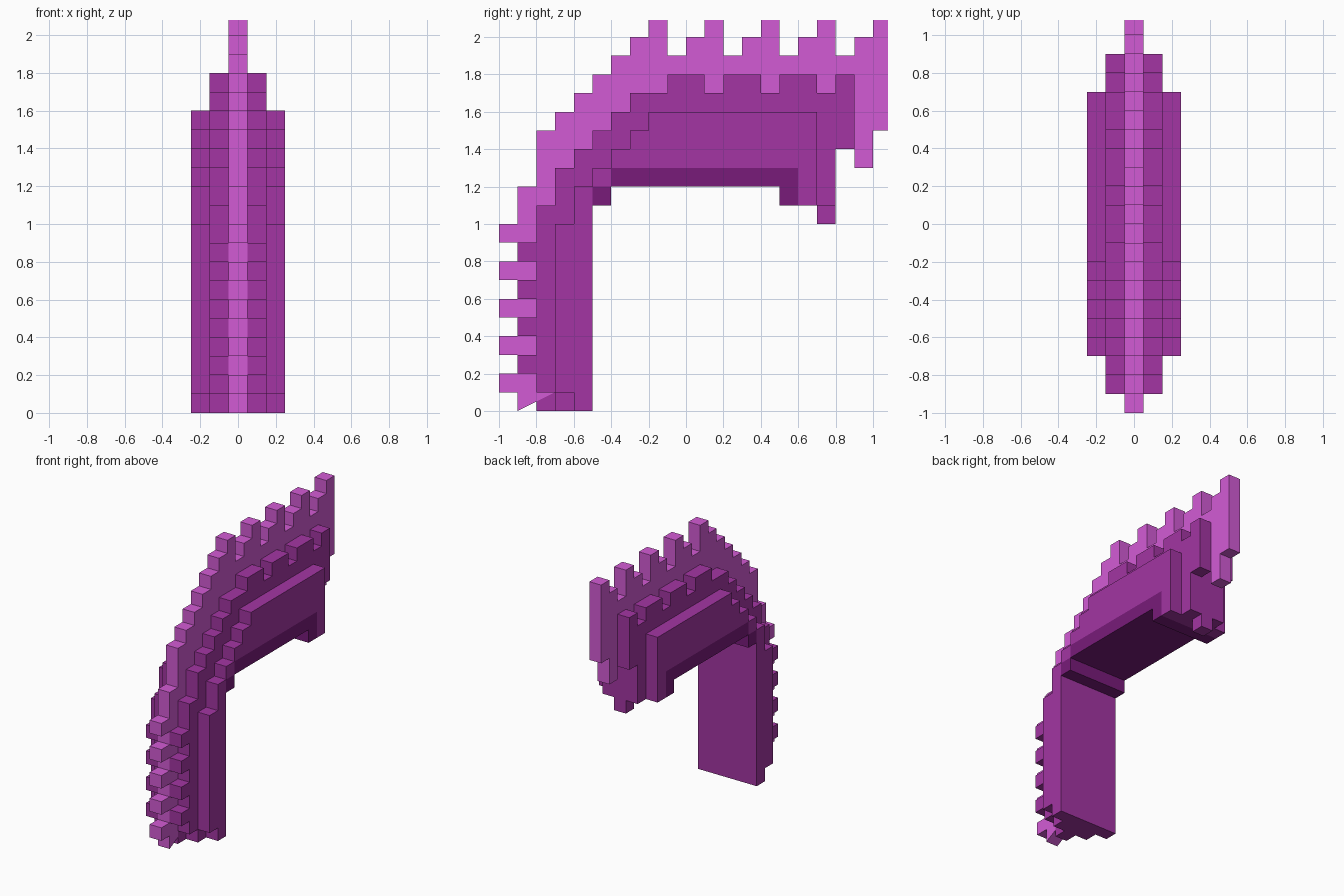
import bpy
import bmesh

UNIT = 0.1  # size of one block

cube = bpy.data.objects.get("Cube")
if cube:
    bpy.data.objects.remove(cube, do_unlink=True)


def material(name, rgb):
    mat = bpy.data.materials.new(name)
    mat.use_nodes = True
    colour = (*rgb, 1.0)
    mat.diffuse_color = colour
    mat.node_tree.nodes["Principled BSDF"].inputs["Base Color"].default_value = colour
    return mat


def outline(y, z, moves):
    """Walk block edges: moves alternate between up/down and back/forth."""
    points = [(y, z)]
    for i, step in enumerate(moves):
        if i % 2:
            y += step
        else:
            z += step
        points.append((y, z))
    return points


def slab(name, points, x_min, x_max, mat, mirrored=False):
    """Extrude a side outline across the width."""
    bm = bmesh.new()
    verts = [bm.verts.new((x_min * UNIT, y * UNIT, z * UNIT)) for y, z in points]
    face = bm.faces.new(verts)
    result = bmesh.ops.extrude_face_region(bm, geom=[face])
    moved = [v for v in result["geom"] if isinstance(v, bmesh.types.BMVert)]
    bmesh.ops.translate(bm, verts=moved, vec=((x_max - x_min) * UNIT, 0, 0))
    bmesh.ops.recalc_face_normals(bm, faces=bm.faces)
    mesh = bpy.data.meshes.new(name)
    bm.to_mesh(mesh)
    bm.free()
    mesh.materials.append(mat)
    obj = bpy.data.objects.new(name, mesh)
    bpy.context.scene.collection.objects.link(obj)
    if mirrored:
        mod = obj.modifiers.new("Mirror", 'MIRROR')
        mod.use_mirror_merge = False


pink = material("light orchid", (0.651, 0.105, 0.665))
purple = material("purple", (0.366, 0.036, 0.366))
plum = material("dark plum", (0.188, 0.011, 0.195))

# Shared underside, from the back lip forward and down the rear of the leg
under = [2, -10, -1, -1, -12]

# Spiked crest along the centre line
front_spikes = [1, -1, 1, 1] * 5
curve = [2, 1, 3] + [1, 1] * 5 + [1, 1, 1, -2, 1]
top_spikes = [1, 1, 1, 1, -2, 1] * 3
back_spike = [1, 1, 1, 1, -6, -1, -2, -1]
inner_edge = [4, -11, -3, -3, -3, -2, -10]
slab("crest", outline(-9, 0, front_spikes + curve + top_spikes + back_spike + inner_edge),
     -0.5, 0.5, pink)

# Core behind the crest, with a small drop at the back
slab("core", outline(-8, 0, [10, 2, 3, 3, 3, 11, -6, -1, 1, -1] + under),
     -0.5, 0.5, purple)

# Middle plates with short teeth
teeth = [1, -1, 1] + [-1, 1, 1, 1] * 3 + [-1, 1, 1, 2]
bend = [1, 2] + [1, 1] * 4 + [2, 1, 2]
notches = [-1, 1, 1, 2] * 2 + [-1, 1, 1, 1]
back_end = [-4, -1, -3, -2]
slab("middle_plate", outline(-7, 0, teeth + bend + notches + back_end + under),
     0.5, 1.5, purple, mirrored=True)

# Outer plates
steps = [1, -1, 9, 1, 2] + [1, 1] * 4
slab("outer_plate", outline(-6, 0, steps + [9, -5, -1] + under),
     1.5, 2.5, purple, mirrored=True)

# Dark lining under the arch
slab("lining", outline(-4, 12, [1, 10, -2, -1, 1]), -2.5, 2.5, plum)
slab("lining_step", outline(-5, 11, [1, 1, -1]), -2.5, 2.5, plum)
